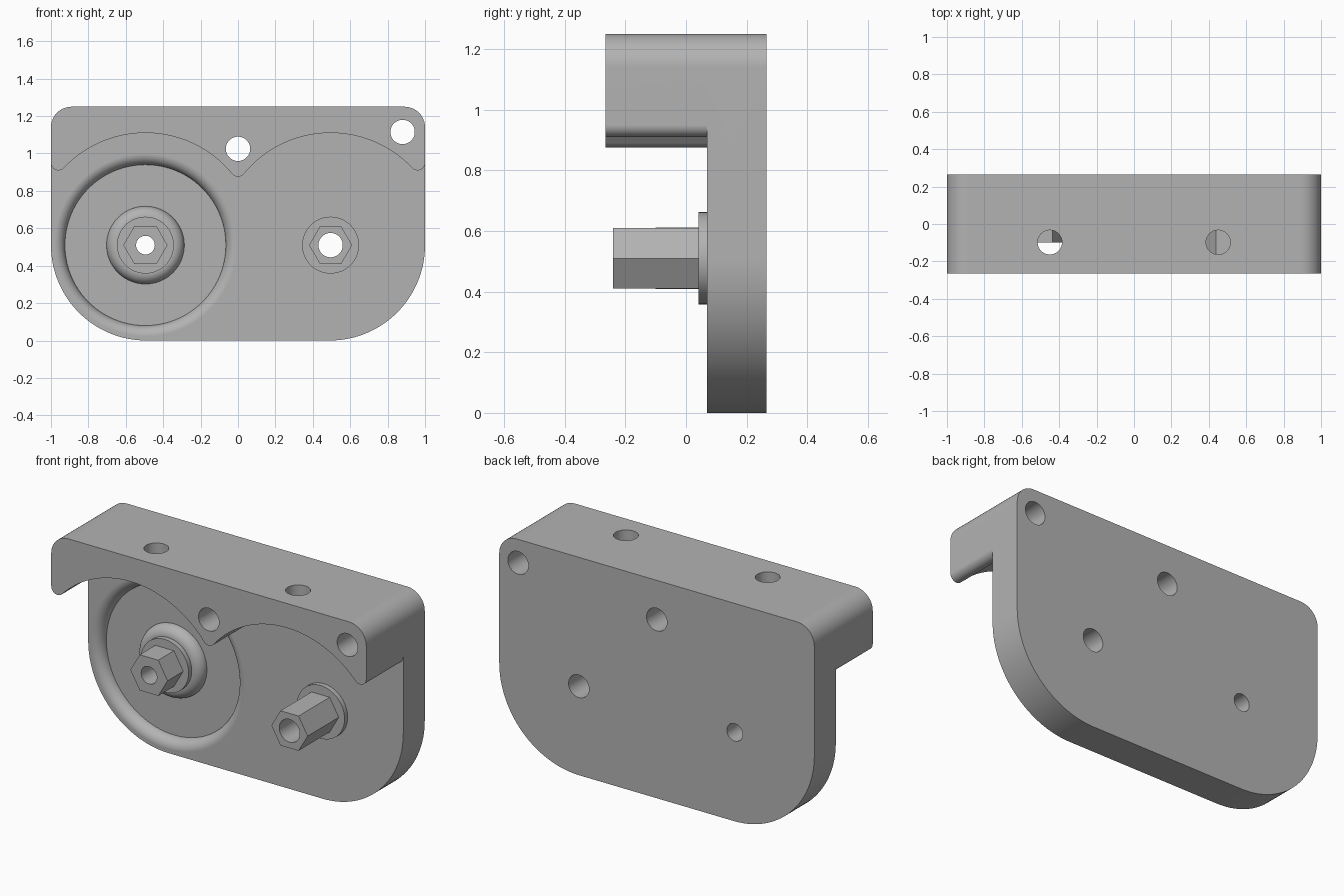
import bpy, bmesh
from math import sin, cos, pi, radians, atan2

cube = bpy.data.objects.get("Cube")
if cube:
    bpy.data.objects.remove(cube, do_unlink=True)

HUB_X, HUB_Z = 0.495, 0.51            # shaft axes at x = -HUB_X and +HUB_X
FRONT, FACE, BACK = -0.265, 0.07, 0.265

grey = bpy.data.materials.new("grey")
grey.use_nodes = True
grey.diffuse_color = (0.45, 0.45, 0.45, 1)
shader = next(n for n in grey.node_tree.nodes if n.type == 'BSDF_PRINCIPLED')
shader.inputs["Base Color"].default_value = grey.diffuse_color


def finish(name, bm):
    bmesh.ops.recalc_face_normals(bm, faces=bm.faces)
    mesh = bpy.data.meshes.new(name)
    bm.to_mesh(mesh)
    bm.free()
    obj = bpy.data.objects.new(name, mesh)
    bpy.context.collection.objects.link(obj)
    mesh.materials.append(grey)
    return obj


def arc(cx, cz, r, start, end, steps=12):
    angles = [radians(start + (end - start) * i / steps) for i in range(steps + 1)]
    return [(cx + r * cos(a), cz + r * sin(a)) for a in angles]


def mirrored(half):
    """Close a left-half outline by mirroring it in x."""
    return half + [(-x, z) for x, z in reversed(half) if abs(x) > 1e-5]


def prism(name, outline, y0, y1):
    """Extrude an x-z outline along y."""
    bm = bmesh.new()
    rings = [[bm.verts.new((x, y, z)) for x, z in outline] for y in (y0, y1)]
    n = len(outline)
    for ring in rings:
        bm.faces.new(ring)
    for i in range(n):
        j = (i + 1) % n
        bm.faces.new((rings[0][i], rings[0][j], rings[1][j], rings[1][i]))
    return finish(name, bm)


def rod(name, x, z, r, y0, y1, sides=64):
    return prism(name, arc(x, z, r, 0, 360, sides)[:-1], y0, y1)


def lathe(name, profile, x, z, steps=96):
    """Revolve a closed (radius, y) profile about a y-parallel axis."""
    bm = bmesh.new()
    rings = []
    for i in range(steps):
        a = 2 * pi * i / steps
        rings.append([bm.verts.new((x + r * cos(a), y, z + r * sin(a))) for r, y in profile])
    for i in range(steps):
        a, b = rings[i], rings[(i + 1) % steps]
        for k in range(len(profile)):
            m = (k + 1) % len(profile)
            bm.faces.new((a[k], a[m], b[m], b[k]))
    return finish(name, bm)


def boolean(obj, tool, operation='DIFFERENCE'):
    mod = obj.modifiers.new("cut", 'BOOLEAN')
    mod.operation, mod.object, mod.solver = operation, tool, 'EXACT'
    bpy.context.view_layer.objects.active = obj
    bpy.ops.object.modifier_apply(modifier=mod.name)
    bpy.data.objects.remove(tool, do_unlink=True)


def smooth(obj):
    bpy.ops.object.select_all(action='DESELECT')
    obj.select_set(True)
    bpy.context.view_layer.objects.active = obj
    bpy.ops.object.shade_smooth_by_angle(angle=radians(30))
    mod = obj.modifiers.new("flat face normals", 'WEIGHTED_NORMAL')
    mod.keep_sharp = True


# Back plate: small upper corners, large lower corners
top_corner = arc(-0.89, 1.14, 0.11, 90, 180)
body = prism("body", mirrored(top_corner + arc(-0.49, 0.51, 0.51, 180, 270, 32)), FACE, BACK)

# Overhanging hood with two scallops and rounded cusps
TIP, SCALLOP = 0.04, 0.6
reach = (SCALLOP + TIP) ** 2
end_x = -1 + TIP
end_z = HUB_Z + (reach - (end_x + HUB_X) ** 2) ** 0.5
mid_z = HUB_Z + (reach - HUB_X ** 2) ** 0.5
end_angle = atan2(end_z - HUB_Z, end_x + HUB_X) * 180 / pi
mid_angle = atan2(mid_z - HUB_Z, HUB_X) * 180 / pi
hood_half = (top_corner
             + arc(end_x, end_z, TIP, 180, end_angle + 180)
             + arc(-HUB_X, HUB_Z, SCALLOP, end_angle, mid_angle, 40)[1:-1]
             + arc(0, mid_z, TIP, mid_angle + 180, 270))
boolean(body, prism("hood", mirrored(hood_half), FRONT, FACE), 'UNION')

# Ring-shaped recess with rounded rims around the left-hand hub
DEPTH = 0.058
floor = FACE + DEPTH
quarter = [radians(9 * i) for i in range(11)]
outer = [(0.488 - DEPTH * cos(a), floor - DEPTH * sin(a)) for a in quarter[:-1]] + [(0.488, FACE)]
inner = [(0.15, FACE)] + [(0.15 + DEPTH * cos(a), floor - DEPTH * sin(a)) for a in quarter[-2::-1]]
boolean(body, lathe("recess_cutter", outer + [(0.488, 0), (0.15, 0)] + inner, -HUB_X, HUB_Z))

# Mounting holes through the hood and plate
for x, z in ((0, 1.025), (0.88, 1.115)):
    boolean(body, rod("hole_cutter", x, z, 0.065, -0.5, 0.5))

# Vertical holes through the hood
for x in (-0.45, 0.45):
    tool = rod("hole_cutter", 0, 0, 0.065, -1.4, -0.95)
    for v in tool.data.vertices:
        v.co = (x + v.co.x, v.co.z - 0.098, -v.co.y)
    bm = bmesh.new()
    bm.from_mesh(tool.data)
    bmesh.ops.recalc_face_normals(bm, faces=bm.faces)
    bm.to_mesh(tool.data)
    bm.free()
    boolean(body, tool)

# Hexagonal shafts on round collars, bored right through the plate
for side, x, end, hex_r, bore in (("right", -HUB_X, -0.1, 0.118, 0.05),
                                  ("left", HUB_X, -0.24, 0.115, 0.065)):
    collar = rod(side + "_collar", x, HUB_Z, 0.152, 0.042, FACE + 0.005)
    shaft = rod(side + "_hex_shaft", x, HUB_Z, hex_r, end, FACE, 6)
    for part in (collar, shaft, body):
        boolean(part, rod("bore_cutter", x, HUB_Z, bore, -0.5, 0.5))
    smooth(collar)
    smooth(shaft)

smooth(body)
